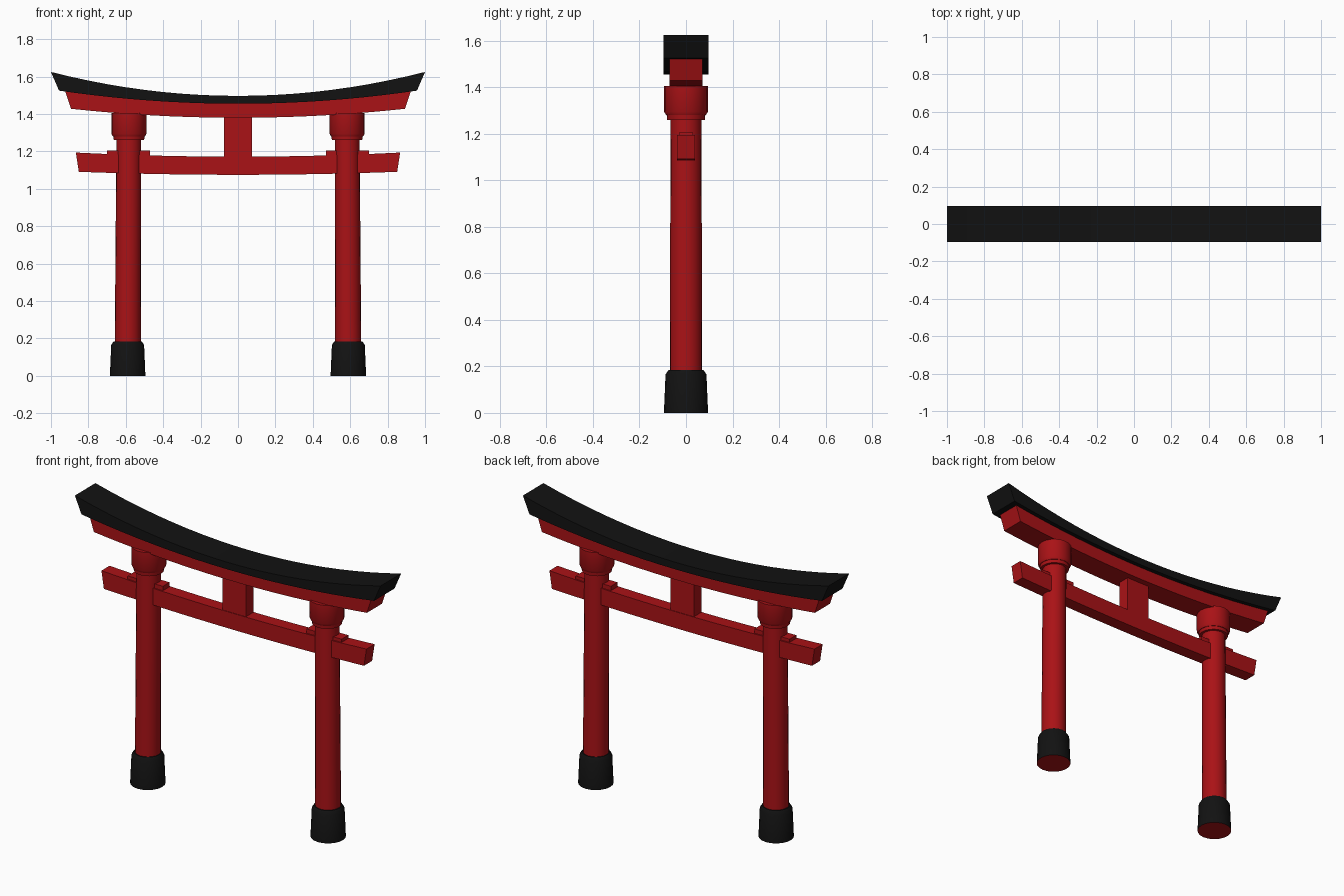
import bpy, bmesh, math
from mathutils import Matrix

if "Cube" in bpy.data.objects:
    bpy.data.objects.remove(bpy.data.objects["Cube"])


def material(name, rgb):
    m = bpy.data.materials.new(name)
    m.diffuse_color = (*rgb, 1)
    m.use_nodes = True
    m.node_tree.nodes["Principled BSDF"].inputs["Base Color"].default_value = m.diffuse_color
    return m


RED = material("red", (0.40, 0.006, 0.008))
BLACK = material("black", (0.006, 0.006, 0.006))


def finish(name, bm, mats, angle=35):
    bmesh.ops.recalc_face_normals(bm, faces=bm.faces)
    me = bpy.data.meshes.new(name)
    bm.to_mesh(me)
    bm.free()
    for m in mats:
        me.materials.append(m)
    ob = bpy.data.objects.new(name, me)
    bpy.context.collection.objects.link(ob)
    bpy.ops.object.select_all(action='DESELECT')
    ob.select_set(True)
    bpy.context.view_layer.objects.active = ob
    bpy.ops.object.shade_smooth_by_angle(angle=math.radians(angle))
    return ob


def curved_beam(name, top, bottom, half_depth, mat, n=20):
    """top/bottom = (half length, z at middle, z at end); sags as a parabola."""
    bm = bmesh.new()
    prev = None
    for i in range(n + 1):
        t = -1 + 2 * i / n
        ring = []
        for (hl, z0, z1), y in ((bottom, -1), (bottom, 1), (top, 1), (top, -1)):
            ring.append(bm.verts.new((hl * t, y * half_depth, z0 + (z1 - z0) * t * t)))
        if prev:
            for k in range(4):
                j = (k + 1) % 4
                bm.faces.new((prev[k], prev[j], ring[j], ring[k]))
        else:
            bm.faces.new(ring)
        prev = ring
    bm.faces.new(prev)
    return finish(name, bm, [mat])


def turned(name, rings, mats, sides=20):
    """Stack of rings (x centre, radius, z), closed at both ends."""
    bm = bmesh.new()
    prev = None
    for cx, r, z in rings:
        ring = [bm.verts.new((cx + r * math.cos(2 * math.pi * k / sides),
                              r * math.sin(2 * math.pi * k / sides), z)) for k in range(sides)]
        if prev:
            for k in range(sides):
                j = (k + 1) % sides
                bm.faces.new((prev[k], prev[j], ring[j], ring[k]))
        else:
            # underside takes the last material
            bm.faces.new(ring).material_index = len(mats) - 1
        prev = ring
    bm.faces.new(prev)
    return finish(name, bm, mats)


def box(name, centre, size, mat):
    bm = bmesh.new()
    bmesh.ops.create_cube(bm, size=1, matrix=Matrix.Translation(centre) @ Matrix.Diagonal((*size, 1)))
    return finish(name, bm, [mat])


# Sweeping black roof beam, red beam under it, and the lower tie beam
curved_beam("roof_beam", (1.0, 1.497, 1.625), (0.957, 1.455, 1.525), 0.096, BLACK)
curved_beam("upper_beam", (0.925, 1.465, 1.525), (0.893, 1.38, 1.428), 0.071, RED)
curved_beam("tie_beam", (0.867, 1.172, 1.194), (0.851, 1.075, 1.091), 0.038, RED)

# Centre strut between the beams
box("centre_strut", (0, 0, 1.28), (0.152, 0.07, 0.27), RED)

for side, s in (("left", -1), ("right", 1)):
    # Slightly leaning pillar with a black foot sleeve (red underside)
    turned(side + "_pillar", [(0.59 * s, 0.07, 0.02), (0.583 * s, 0.066, 1.41)], [RED])
    turned(side + "_foot", [(0.59 * s, 0.095, 0), (0.59 * s, 0.088, 0.165),
                            (0.59 * s, 0.075, 0.185)], [BLACK, RED])
    # Capital: thin collar and wide drum
    turned(side + "_collar", [(0.583 * s, 0.081, 1.26), (0.583 * s, 0.084, 1.29)], [RED])
    turned(side + "_capital", [(0.583 * s, 0.086, 1.28), (0.583 * s, 0.094, 1.295),
                               (0.583 * s, 0.094, 1.405)], [RED])
    # Wedge sitting on the tie beam, through the pillar
    box(side + "_wedge", (0.585 * s, 0, 1.182), (0.23, 0.062, 0.046), RED)
